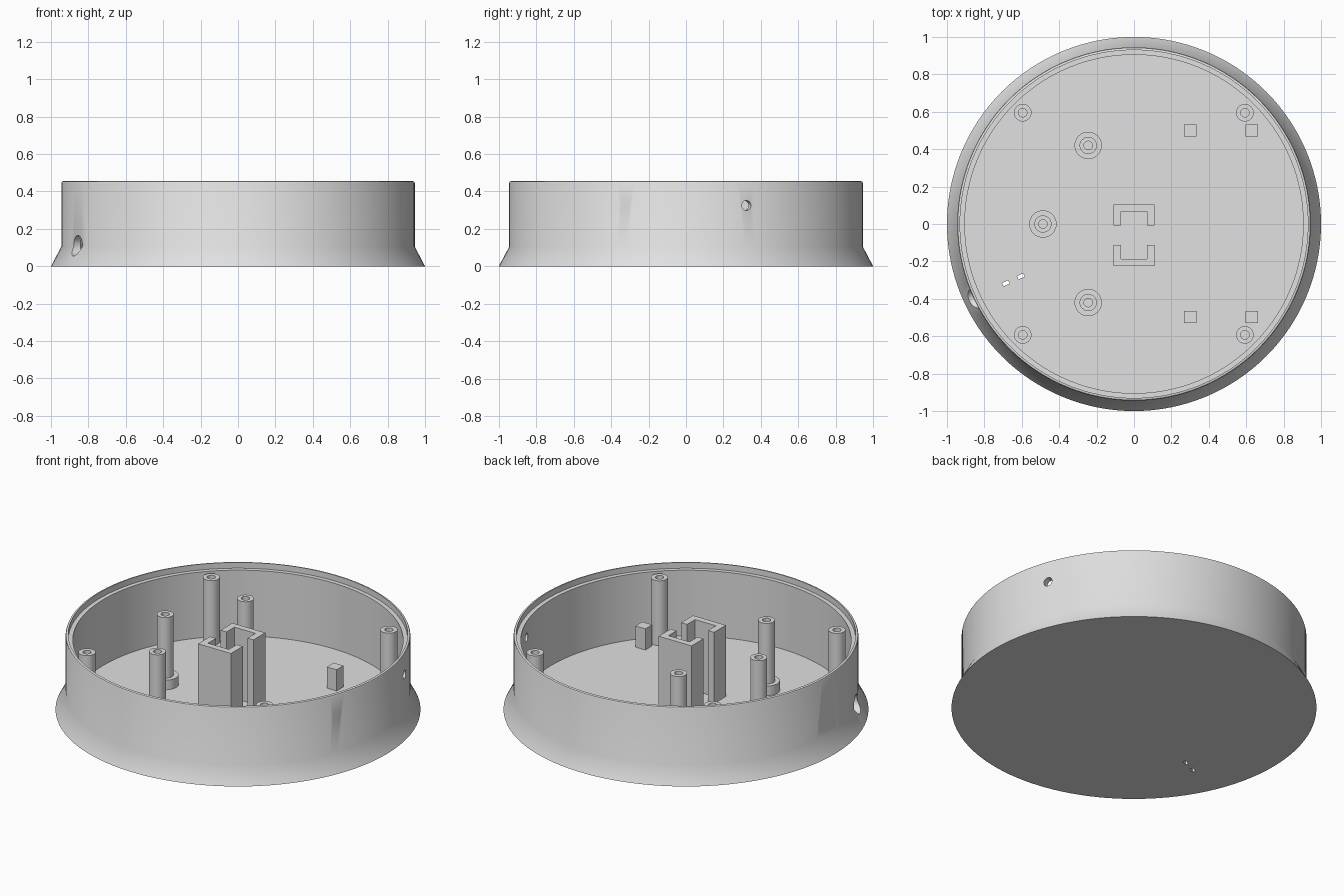
import bpy, bmesh, math
from mathutils import Matrix, Vector

if "Cube" in bpy.data.objects:
    bpy.data.objects.remove(bpy.data.objects["Cube"])

grey = bpy.data.materials.new("plain grey")
grey.diffuse_color = (0.75, 0.75, 0.75, 1)
grey.use_nodes = True
grey.node_tree.nodes["Principled BSDF"].inputs["Base Color"].default_value = grey.diffuse_color
FLOOR = 0.022   # top of the base plate
SINK = 0.012    # parts start slightly inside the plate


def finish(name, bm, smooth=True):
    bmesh.ops.recalc_face_normals(bm, faces=bm.faces)
    mesh = bpy.data.meshes.new(name)
    bm.to_mesh(mesh)
    bm.free()
    obj = bpy.data.objects.new(name, mesh)
    bpy.context.collection.objects.link(obj)
    mesh.materials.append(grey)
    if smooth:
        smooth_by_angle(obj)
    return obj


def smooth_by_angle(obj):
    bpy.ops.object.select_all(action='DESELECT')
    obj.select_set(True)
    bpy.context.view_layer.objects.active = obj
    bpy.ops.object.shade_smooth_by_angle(angle=math.radians(30))


def lathe(name, profile, steps, x=0, y=0, smooth=True):
    """Revolve (radius, z) points, starting and ending on the axis."""
    bm = bmesh.new()
    vs = [bm.verts.new((r, 0, z)) for r, z in profile]
    es = [bm.edges.new(p) for p in zip(vs, vs[1:])]
    bmesh.ops.spin(bm, geom=vs + es, cent=(0, 0, 0), axis=(0, 0, 1),
                   angle=math.tau, steps=steps, use_duplicate=False)
    bmesh.ops.remove_doubles(bm, verts=bm.verts, dist=1e-5)
    bmesh.ops.translate(bm, verts=bm.verts, vec=(x, y, 0))
    return finish(name, bm, smooth)


def prism(name, outline, z0, z1):
    bm = bmesh.new()
    face = bm.faces.new([bm.verts.new((x, y, z0)) for x, y in outline])
    top = bmesh.ops.extrude_face_region(bm, geom=[face])['geom']
    bmesh.ops.translate(bm, vec=(0, 0, z1 - z0),
                        verts=[v for v in top if isinstance(v, bmesh.types.BMVert)])
    return finish(name, bm, False)


# round shell: flared foot, straight wall, rebated rim, flat floor
shell = lathe("shell", [(0, 0), (1, 0), (0.945, 0.105), (0.945, 0.445),
                        (0.942, 0.452), (0.935, 0.455), (0.93, 0.455),
                        (0.93, 0.42), (0.905, 0.42), (0.905, FLOOR),
                        (0, FLOOR)], 128, smooth=False)

# wall holes: angle, height, radius
cutters = []
for deg, z, r in ((20, 0.325, 0.026), (-20, 0.325, 0.026),
                  (180, 0.225, 0.073), (205, 0.11, 0.055)):
    direction = Vector((math.cos(math.radians(deg)), math.sin(math.radians(deg)), 0))
    bm = bmesh.new()
    bmesh.ops.create_cone(bm, cap_ends=True, segments=32, radius1=r, radius2=r, depth=0.4)
    bm.transform(Matrix.Translation(direction * 0.95 + Vector((0, 0, z)))
                 @ direction.to_track_quat('Z', 'Y').to_matrix().to_4x4())
    cutters.append(finish("wall_hole_cutter", bm, False))

# two narrow slits through the floor
for x, y in ((-0.685, -0.317), (-0.605, -0.28)):
    bm = bmesh.new()
    bmesh.ops.create_cube(bm, size=1)
    bm.transform(Matrix.Translation((x, y, 0)) @ Matrix.Rotation(math.radians(25), 4, 'Z')
                 @ Matrix.Diagonal((0.036, 0.02, 0.2, 1)))
    cutters.append(finish("floor_slit_cutter", bm, False))

bpy.context.view_layer.objects.active = shell
for cutter in cutters:
    mod = shell.modifiers.new("cut", 'BOOLEAN')
    mod.operation = 'DIFFERENCE'
    mod.solver = 'EXACT'
    mod.object = cutter
    bpy.ops.object.modifier_apply(modifier=mod.name)
for cutter in cutters:
    bpy.data.objects.remove(cutter)
smooth_by_angle(shell)

# four lid posts with screw holes
for x in (-0.595, 0.593):
    for y in (-0.593, 0.595):
        lathe("lid_post", [(0, SINK), (0.047, SINK), (0.047, 0.414), (0.023, 0.414),
                           (0.023, FLOOR + 0.01), (0, FLOOR + 0.01)], 32, x, y)

# three taller posts with wide feet
for x, y in ((-0.245, 0.42), (-0.487, 0), (-0.245, -0.42)):
    lathe("footed_post", [(0, SINK), (0.073, SINK), (0.073, 0.08), (0.046, 0.08),
                          (0.046, 0.446), (0.023, 0.446), (0.023, FLOOR + 0.01),
                          (0, FLOOR + 0.01)], 32, x, y)

# four short square pegs
for x in (0.3, 0.63):
    for y in (-0.497, 0.5):
        h = 0.033
        prism("square_peg", [(x - h, y - h), (x + h, y - h), (x + h, y + h), (x - h, y + h)],
              SINK, 0.15)

# pair of facing U-shaped holders
for side in (-1, 1):
    outline = [(-0.11, 0.051), (-0.07, 0.051), (-0.07, 0.127), (0.07, 0.127),
               (0.07, 0.051), (0.11, 0.051), (0.11, 0.164), (-0.11, 0.164)]
    prism("holder", [(x, side * y - 0.06) for x, y in outline], SINK, 0.453)
